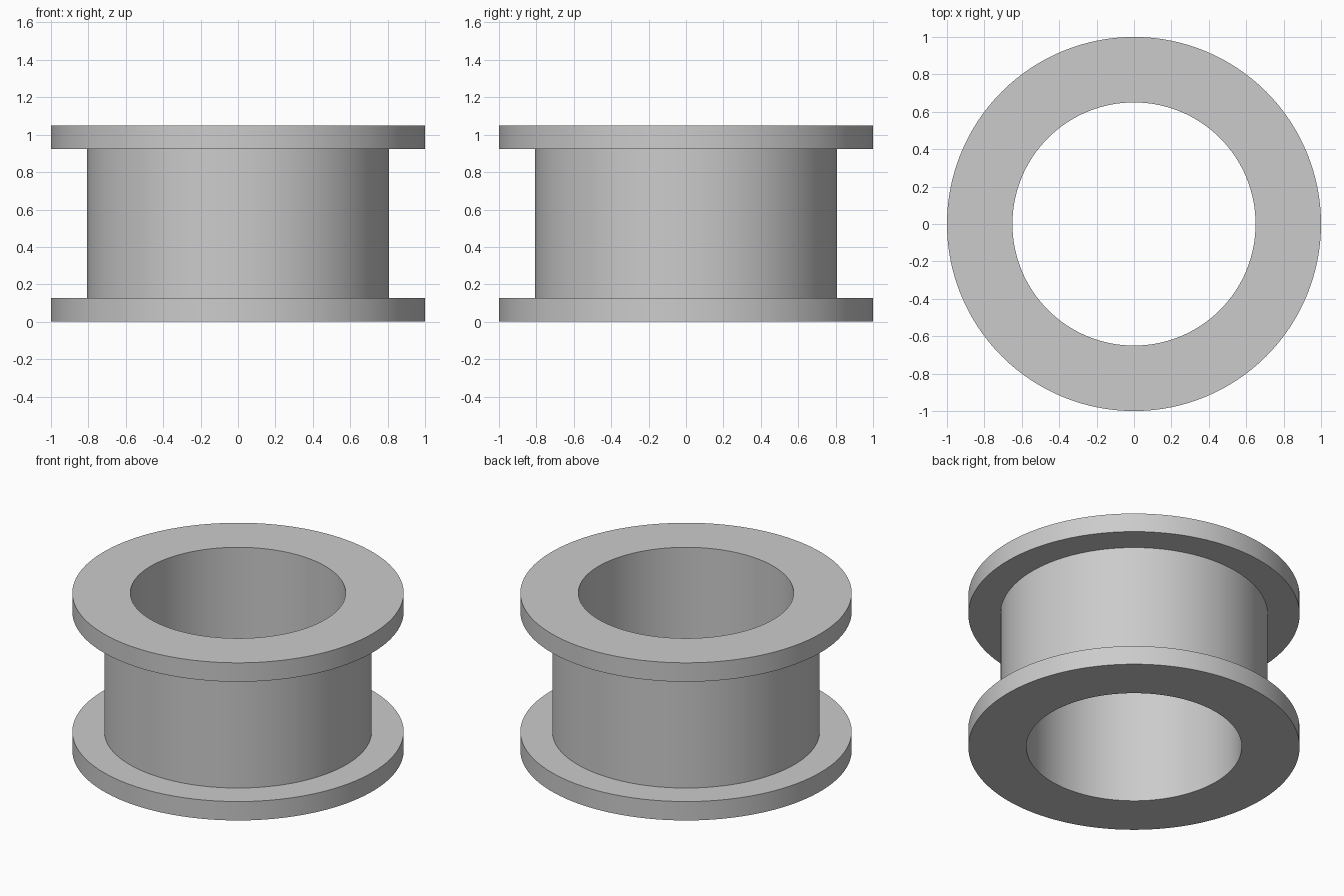
import bpy, bmesh, math

cube = bpy.data.objects.get("Cube")
if cube:
    bpy.data.objects.remove(cube, do_unlink=True)

SEGMENTS = 128
BORE, DRUM, RIM = 0.65, 0.807, 1.0
HEIGHT, FLANGE = 1.05, 0.126

# Plain grey finish
grey = bpy.data.materials.new("light_grey")
grey.use_nodes = True
colour = (0.6, 0.6, 0.6, 1)
grey.diffuse_color = colour
grey.node_tree.nodes["Principled BSDF"].inputs["Base Color"].default_value = colour


def revolve(name, profile):
    """Turn a closed (radius, height) profile into a ring around z."""
    bm = bmesh.new()
    rings = []
    for i in range(SEGMENTS):
        a = math.tau * i / SEGMENTS
        rings.append([bm.verts.new((r * math.cos(a), r * math.sin(a), z)) for r, z in profile])
    for i, ring in enumerate(rings):
        following = rings[(i + 1) % SEGMENTS]
        for j in range(len(profile)):
            k = (j + 1) % len(profile)
            bm.faces.new((ring[j], following[j], following[k], ring[k]))
    bmesh.ops.recalc_face_normals(bm, faces=bm.faces)
    mesh = bpy.data.meshes.new(name)
    bm.to_mesh(mesh)
    bm.free()
    mesh.materials.append(grey)
    obj = bpy.data.objects.new(name, mesh)
    bpy.context.collection.objects.link(obj)
    return obj


# Flanged sleeve: lower flange, drum, upper flange and bore in one turned solid
lower = [(BORE, 0), (RIM, 0), (RIM, FLANGE), (DRUM, FLANGE)]
upper = [(r, HEIGHT - z) for r, z in reversed(lower)]
sleeve = revolve("flanged_sleeve", lower + upper)

# Smooth round walls with crisp rims
bpy.ops.object.select_all(action="DESELECT")
sleeve.select_set(True)
bpy.context.view_layer.objects.active = sleeve
bpy.ops.object.shade_smooth_by_angle(angle=math.radians(30))
